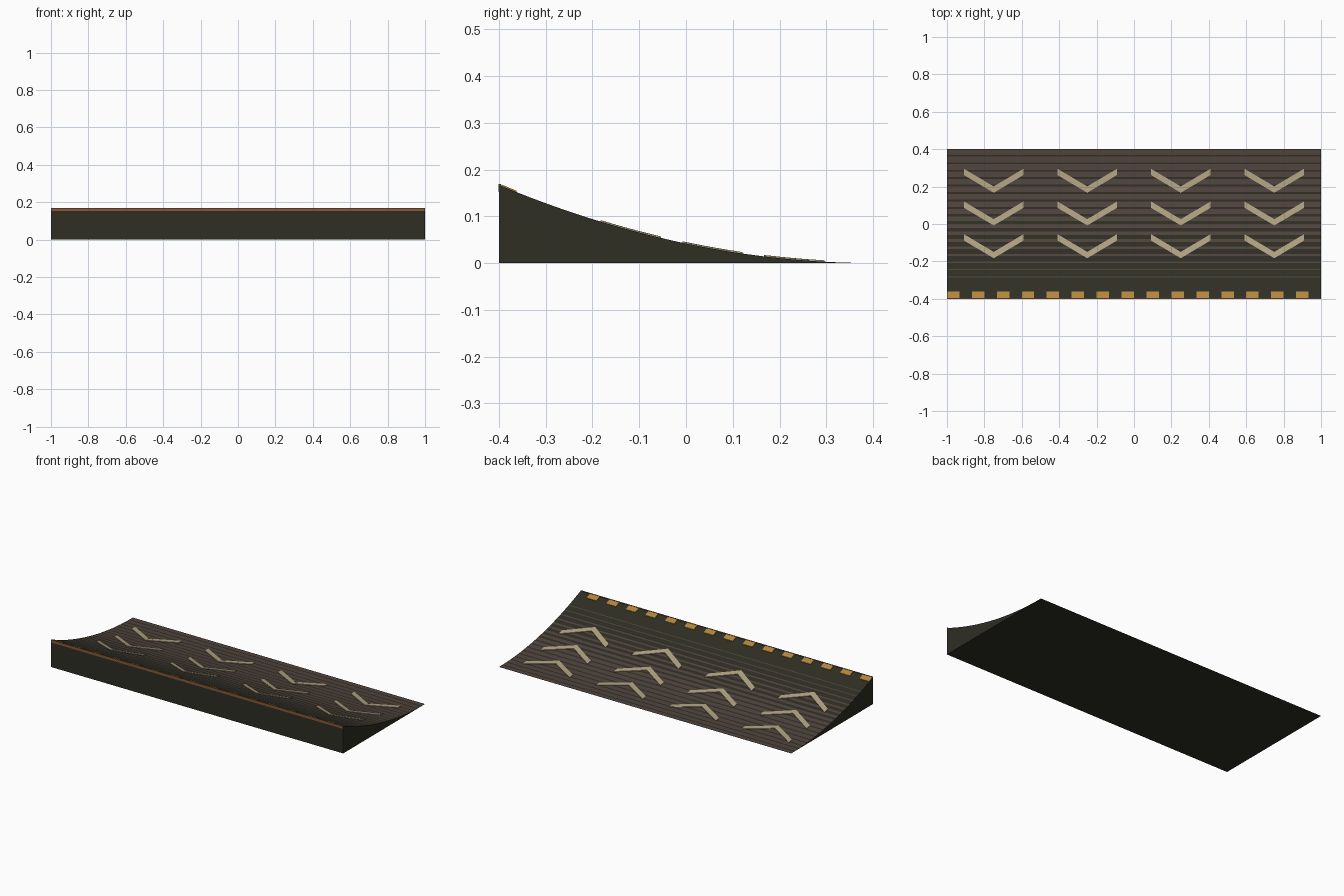
import bpy, bmesh

if "Cube" in bpy.data.objects:
    bpy.data.objects.remove(bpy.data.objects["Cube"])


def srgb(r, g, b):
    return tuple((c / 255 / 12.92) if c < 11 else ((c / 255 + 0.055) / 1.055) ** 2.4
                 for c in (r, g, b)) + (1,)


def material(name, *rgb):
    m = bpy.data.materials.new(name)
    m.use_nodes = True
    m.diffuse_color = srgb(*rgb)
    m.node_tree.nodes["Principled BSDF"].inputs["Base Color"].default_value = m.diffuse_color
    return m


OLIVE = material("dark olive", 46, 46, 36)
BROWN = material("weathered brown", 80, 67, 61)
CREAM = material("faded cream", 176, 162, 130)
AMBER = material("amber paint", 178, 134, 62)
RUST = material("rust orange", 132, 88, 56)

HALF_X, HALF_Y, HEIGHT = 1.0, 0.4, 0.167


def curve_z(y):
    return HEIGHT * ((HALF_Y - y) / (2 * HALF_Y)) ** 2


def finish(bm, name, mats):
    bmesh.ops.recalc_face_normals(bm, faces=bm.faces)
    me = bpy.data.meshes.new(name)
    bm.to_mesh(me)
    bm.free()
    for m in mats:
        me.materials.append(m)
    ob = bpy.data.objects.new(name, me)
    bpy.context.collection.objects.link(ob)
    return ob


def brown_share(y):
    """Brown slats dominate low on the ramp and thin out towards the lip."""
    if y > 0.1:
        return 0.75
    return max(0.12, 0.75 - (0.1 - y) * 1.7)


# Ramp body: curved profile extruded across x, with slat stripes on the deck
PITCH = 0.04
rows = []
for i in range(20):
    y0 = -HALF_Y + i * PITCH
    painted = i > 1
    cut = y0 + PITCH * (1 - brown_share(y0 + PITCH / 2))
    rows += [(y0, 0), (cut, 1 if painted else 0)]
ys = [y for y, _ in rows] + [HALF_Y]
bm = bmesh.new()
sides = []
for x in (-HALF_X, HALF_X):
    top = [bm.verts.new((x, y, curve_z(y))) for y in ys]
    foot = bm.verts.new((x, -HALF_Y, 0))
    bm.faces.new(top + [foot])
    sides.append((top, foot))
(ta, fa), (tb, fb) = sides
for i, (_, mat) in enumerate(rows):
    bm.faces.new((ta[i], tb[i], tb[i + 1], ta[i + 1])).material_index = mat
bm.faces.new((ta[0], fa, fb, tb[0]))
bm.faces.new((fa, ta[-1], tb[-1], fb))
finish(bm, "ramp_body", [OLIVE, BROWN])


def curved_plate(name, mat, strips, lift=0.003):
    """Thin painted plates that follow the ramp; each strip is a row of (x, y low, y high)."""
    bm = bmesh.new()
    for strip in strips:
        rings = []
        for x, lo, hi in strip:
            rings.append([bm.verts.new((x, y, curve_z(y) + d))
                          for y, d in ((lo, -0.001), (hi, -0.001), (hi, lift), (lo, lift))])
        for a, b in zip(rings, rings[1:]):
            for k in range(4):
                n = (k + 1) % 4
                bm.faces.new((a[k], a[n], b[n], b[k]))
        bm.faces.new(rings[0])
        bm.faces.new(rings[-1])
    return finish(bm, name, [mat])


# Chevron arrows: three rows of four, pointing up the ramp
ARM, RISE, THICK, STEPS = 0.16, 0.095, 0.034, 6
for r, tip in enumerate((0.167, -0.008, -0.183)):
    strips = []
    for cx in (-0.75, -0.25, 0.25, 0.75):
        strip = []
        for k in range(-STEPS, STEPS + 1):
            t = k / STEPS
            lo = tip + RISE * abs(t)
            strip.append((cx + ARM * t, lo, lo + THICK))
        strips.append(strip)
    curved_plate(f"chevron_row_{r + 1}", CREAM, strips)

# Hazard dashes along the top edge
DASH = 2 * HALF_X / 30
dashes = []
for i in range(15):
    x = -HALF_X + 2 * i * DASH
    dashes.append([(x, -0.395, -0.362), (x + DASH, -0.395, -0.362)])
curved_plate("hazard_dashes", AMBER, dashes)

# Rusty edge strip on the front lip
bpy.ops.mesh.primitive_cube_add(size=1, location=(0, -HALF_Y + 0.0015, HEIGHT - 0.0065))
lip = bpy.context.object
lip.name = "lip_edge"
lip.scale = (2 * HALF_X, 0.005, 0.017)
bpy.ops.object.transform_apply(location=False, rotation=False, scale=True)
lip.data.materials.append(RUST)
